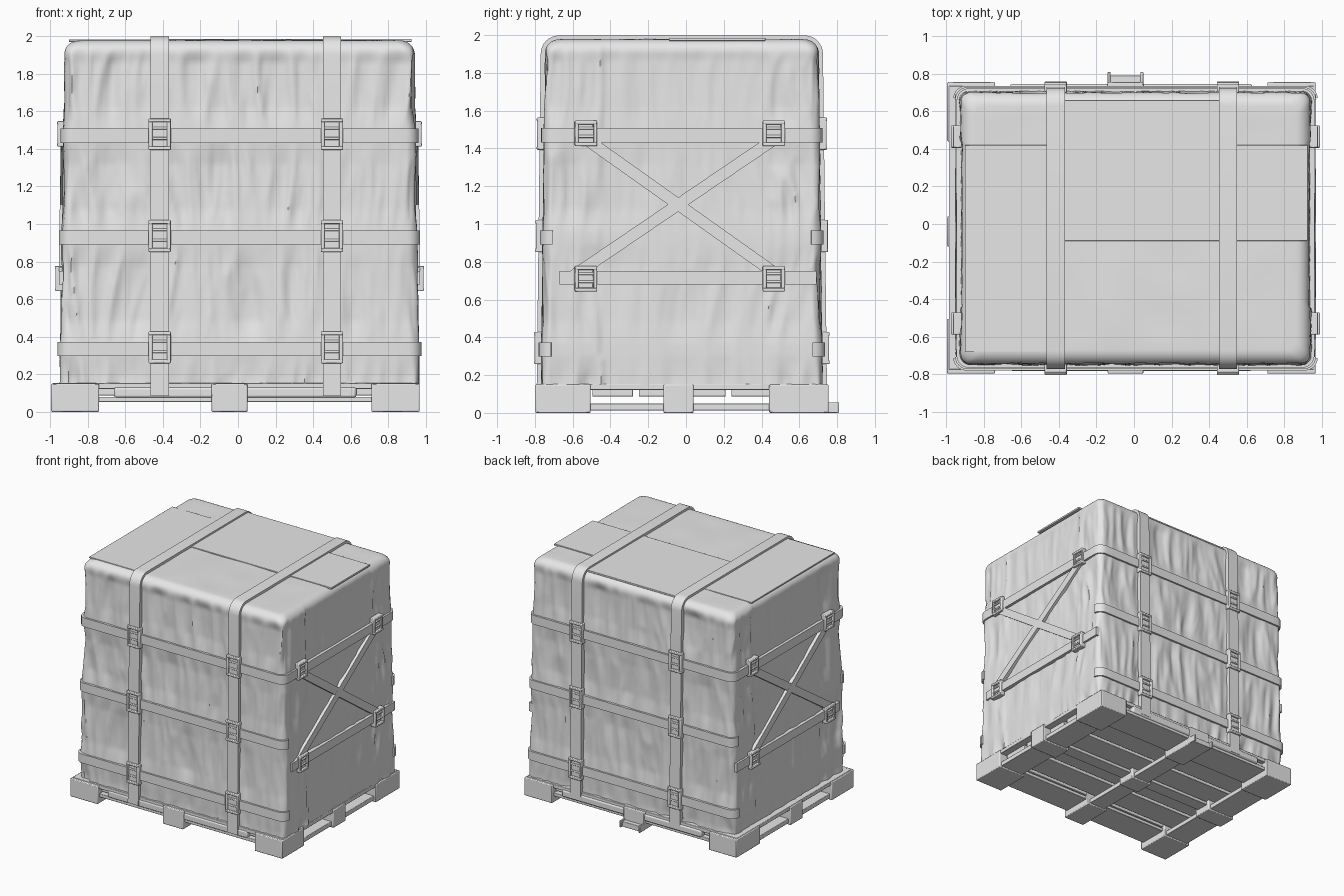
import bpy, bmesh, math
from mathutils import Vector, Matrix, noise

if "Cube" in bpy.data.objects:
    bpy.data.objects.remove(bpy.data.objects["Cube"])

grey = bpy.data.materials.new("light_grey")
grey.diffuse_color = (0.8, 0.8, 0.8, 1)
grey.use_nodes = True
grey.node_tree.nodes["Principled BSDF"].inputs["Base Color"].default_value = grey.diffuse_color
X, Y, Z = Vector((1, 0, 0)), Vector((0, 1, 0)), Vector((0, 0, 1))
CX, CY, R = 0.008, -0.022, 0.055
STRAP_Z = (1.47, 0.928, 0.335)
STRAP_X = (-0.417, 0.5)


def finish(name, bm, angle=35, bevel=0):
    bmesh.ops.recalc_face_normals(bm, faces=bm.faces)
    me = bpy.data.meshes.new(name)
    bm.to_mesh(me)
    bm.free()
    me.materials.append(grey)
    ob = bpy.data.objects.new(name, me)
    bpy.context.collection.objects.link(ob)
    for p in me.polygons:
        p.use_smooth = True
    me.set_sharp_from_angle(angle=math.radians(angle))
    if bevel:
        m = ob.modifiers.new("bevel", 'BEVEL')
        m.width = bevel
        m.segments = 2
        m.limit_method = 'ANGLE'
    return ob


def boxes(name, items, matrix=Matrix(), bevel=0.004):
    # each item: (x0, x1, y0, y1, z0, z1)
    bm = bmesh.new()
    for a in items:
        c = Vector(((a[0] + a[1]) / 2, (a[2] + a[3]) / 2, (a[4] + a[5]) / 2))
        s = Matrix.Diagonal((a[1] - a[0], a[3] - a[2], a[5] - a[4], 1))
        bmesh.ops.create_cube(bm, size=1, matrix=matrix @ Matrix.Translation(c) @ s)
    return finish(name, bm, bevel=bevel)


def half(z):
    return 0.963 - 0.015 * z, 0.75 - 0.012 * z


def perimeter(nx, ny, nc):
    # rounded rectangle, counter-clockwise: (corner factor x, y, normal x, y)
    pts = []
    corners = [(1, 1), (-1, 1), (-1, -1), (1, -1)]
    for i, (a, b) in enumerate(corners):
        for k in range(nc + 1):
            t = math.radians(90 * (i + k / nc))
            pts.append((a, b, math.cos(t), math.sin(t)))
        c, d = corners[(i + 1) % 4]
        n = nx if i % 2 == 0 else ny
        t = math.radians(90 * (i + 1))
        for k in range(1, n):
            f = k / n
            pts.append((a + (c - a) * f, b + (d - b) * f, math.cos(t), math.sin(t)))
    return pts


def place(p, z, inset=0, off=0):
    hx, hy = half(z)
    return Vector((CX + p[0] * (hx - inset - R) + (R + off) * p[2],
                   CY + p[1] * (hy - inset - R) + (R + off) * p[3], z))


# --- wrapped cargo: wrinkled cloth skin over a rounded box ---
def wrinkle(p, v):
    z = v.z
    lean = 0.06 * noise.noise(Vector((v.x * 2, v.y * 2, z * 1.5)))
    q = Vector(((v.x + lean) * 8, (v.y + lean) * 8, z * 1.1))
    fold = abs(noise.noise(q)) * 1.1 + 0.35 * abs(noise.noise(q * 2.3 + Vector((7, 3, 1))))
    d = min(abs(z - s) for s in STRAP_Z)
    amp = 0.25 + 0.75 * min(1, max(0, d - 0.03) / 0.12)
    if z > 1.86:
        amp *= max(0, (1.94 - z) / 0.08)
    step = 0
    if abs(p[2]) > 0.9 and -0.45 < v.y < 0.43:   # flat centre between the end folds
        amp *= 0.45
        step = -0.01 * min(1, (1.98 - z) / 0.1)
    return step - 0.038 * amp * min(fold, 0.9)


ring = perimeter(110, 84, 8)
bm = bmesh.new()
rows = []
ROWS = 90
for i in range(ROWS + 1):
    z = 0.15 + 1.75 * i / ROWS
    rows.append([place(p, z, 0, wrinkle(p, place(p, z))) for p in ring])
for k in range(1, 9):
    t = math.radians(90 * k / 8)
    z = 1.90 + 0.078 * math.sin(t)
    ins = 0.078 * (1 - math.cos(t))
    rows.append([place(p, z, ins, wrinkle(p, place(p, z))) for p in ring])
edge = rows[-1]
centre = Vector((CX, CY, 1.978))
for k in range(1, 13):
    s = 1 - k / 12.2
    row = []
    for v in edge:
        w = centre + (v - centre) * s
        w.z = 1.978 + 0.006 * noise.noise(Vector((w.x * 4, w.y * 4, 0))) * min(1, (1 - s) * 5)
        row.append(w)
    rows.append(row)
verts = [[bm.verts.new(v) for v in row] for row in rows]
n = len(ring)
for a, b in zip(verts, verts[1:]):
    for i in range(n):
        j = (i + 1) % n
        bm.faces.new((a[i], a[j], b[j], b[i]))
bm.faces.new(verts[-1])
bm.faces.new(list(reversed(verts[0])))
finish("wrapped_cargo", bm, 50)

# overlapping cover sheets on top
boxes("top_cover_sheets", [(-0.90, -0.42, -0.68, 0.42, 1.97, 1.982),
                           (-0.42, 0.50, -0.09, 0.66, 1.97, 1.984),
                           (0.50, 0.925, -0.09, 0.42, 1.97, 1.985)], bevel=0.002)


# --- straps ---
def ribbon(name, path, side, width, lo, hi, closed=False):
    bm = bmesh.new()
    loops, n = [], len(path)
    for i, p in enumerate(path):
        a = path[(i - 1) % n] if closed or i else p
        b = path[(i + 1) % n] if closed or i < n - 1 else p
        nor = (b - a).cross(side).normalized()
        loops.append([bm.verts.new(p + side * s * width / 2 + nor * h)
                      for s, h in ((-1, lo), (1, lo), (1, hi), (-1, hi))])
    for i in range(n if closed else n - 1):
        a, b = loops[i], loops[(i + 1) % n]
        for k in range(4):
            m = (k + 1) % 4
            bm.faces.new((a[k], a[m], b[m], b[k]))
    if not closed:
        bm.faces.new(loops[0])
        bm.faces.new(loops[-1])
    return finish(name, bm)


coarse = perimeter(24, 20, 6)


def wrap(name, z, keep=None):
    pts = [place(p, z) for p in coarse]
    if keep:
        start = next(i for i in range(len(pts)) if keep(pts[i]) and not keep(pts[i - 1]))
        pts = [p for p in pts[start:] + pts[:start] if keep(p)]
    ribbon(name, pts, Z, 0.075, -0.03, 0.012, keep is None)


wrap("upper_strap", STRAP_Z[0])
wrap("middle_front_strap", STRAP_Z[1], lambda p: p.y < -0.66)
wrap("lower_front_strap", STRAP_Z[2], lambda p: p.y < -0.68)
wrap("middle_back_strap", STRAP_Z[1], lambda p: p.y > 0.66)
wrap("lower_back_strap", STRAP_Z[2], lambda p: p.y > 0.66)

# vertical straps running from front to back over the top
for x in STRAP_X:
    path = []
    for s in (-1, 1):
        part = [Vector((x, CY + s * (half(z)[1] + 0.004), z)) for z in (0.085, 0.5, 1.0, 1.5, 1.90)]
        for k in range(1, 9):
            t = math.radians(90 * k / 8)
            part.append(Vector((x, CY + s * (half(1.9)[1] + 0.004 - 0.08 * (1 - math.cos(t))),
                                1.90 + 0.082 * math.sin(t))))
        path += part if s < 0 else part[::-1]
    ribbon("vertical_strap", path, -X, 0.097, -0.02, 0.016)

# crossed and lower straps on both ends
for s in (-1, 1):
    def end(y, z):
        return Vector((CX + s * half(z)[0], y, z))
    for name, a, b, w in (("cross_strap", end(-0.53, 1.45), end(0.47, 0.74), 0.062),
                          ("cross_strap", end(0.47, 1.45), end(-0.62, 0.71), 0.062),
                          ("lower_end_strap", end(-0.67, 0.715), end(0.69, 0.715), 0.072)):
        t = (b - a).normalized()
        ribbon(name, [a, b], (X * s).cross(t).normalized(), w, -0.025, 0.01)


# --- buckles: local x = width, y = depth (outside is -y), z = height ---
def buckle(pos, angle, w, h):
    m = Matrix.Translation(pos) @ Matrix.Rotation(angle, 4, 'Z')
    a, b, t = w / 2, h / 2, 0.02
    boxes("buckle", [(-a, -a + t, -0.034, 0.01, -b, b), (a - t, a, -0.034, 0.01, -b, b),
                     (-a, a, -0.036, 0.01, b - t, b), (-a, a, -0.036, 0.01, -b, -b + t),
                     (-a, a, -0.028, 0.01, b * 0.30, b * 0.30 + 0.014),
                     (-a, a, -0.028, 0.01, -b * 0.35, -b * 0.35 + 0.014),
                     (-a + t, a - t, -0.018, 0.01, -b * 0.8, b * 0.8)], m, 0.005)


for z in STRAP_Z:
    hx, hy = half(z)
    for x in STRAP_X:
        buckle((x, CY - hy, z + 0.008), 0, 0.118, 0.17)
        buckle((x, CY + hy, z + 0.008), math.pi, 0.118, 0.17)
for s in (-1, 1):
    for y in (-0.53, 0.465):
        for z in (1.48, 0.71):
            buckle((CX + s * (half(z)[0] - 0.006), y, z), s * math.pi / 2, 0.118, 0.135)

# --- pallet ---
cols = ((-0.995, -0.74), (-0.14, 0.05), (0.71, 0.967))
lines = ((-0.797, -0.505), (-0.12, 0.04), (0.44, 0.755))
boxes("pallet_blocks", [(*c, *r, 0, 0.15) for c in cols for r in lines], bevel=0.006)
boxes("pallet_runners", [(c[0] + 0.02, c[1] - 0.02, -0.7, 0.7, 0.012, 0.05) for c in cols])
boxes("pallet_cross_boards", [(-0.9, 0.9, r[0] + 0.025, r[1] - 0.025, 0.052, 0.08) for r in lines])
boxes("pallet_deck", [(-0.985, 0.957, -0.775, 0.735, 0.122, 0.154)])
boxes("pallet_under_boards", [(-0.93, 0.90, y, y + 0.215, 0.086, 0.125)
                              for y in (-0.74, -0.495, -0.25, -0.005, 0.24, 0.485)])
boxes("pallet_edge_rails", [(-0.66, 0.63, -0.782, -0.72, 0.075, 0.132),
                            (-0.66, 0.63, 0.68, 0.745, 0.075, 0.132)], bevel=0.012)
# loose foot bracket at the back
boxes("back_bracket", [(-0.14, 0.05, 0.74, 0.79, 0, 0.045), (-0.14, -0.125, 0.74, 0.81, 0, 0.055),
                       (0.035, 0.05, 0.74, 0.81, 0, 0.055)])
